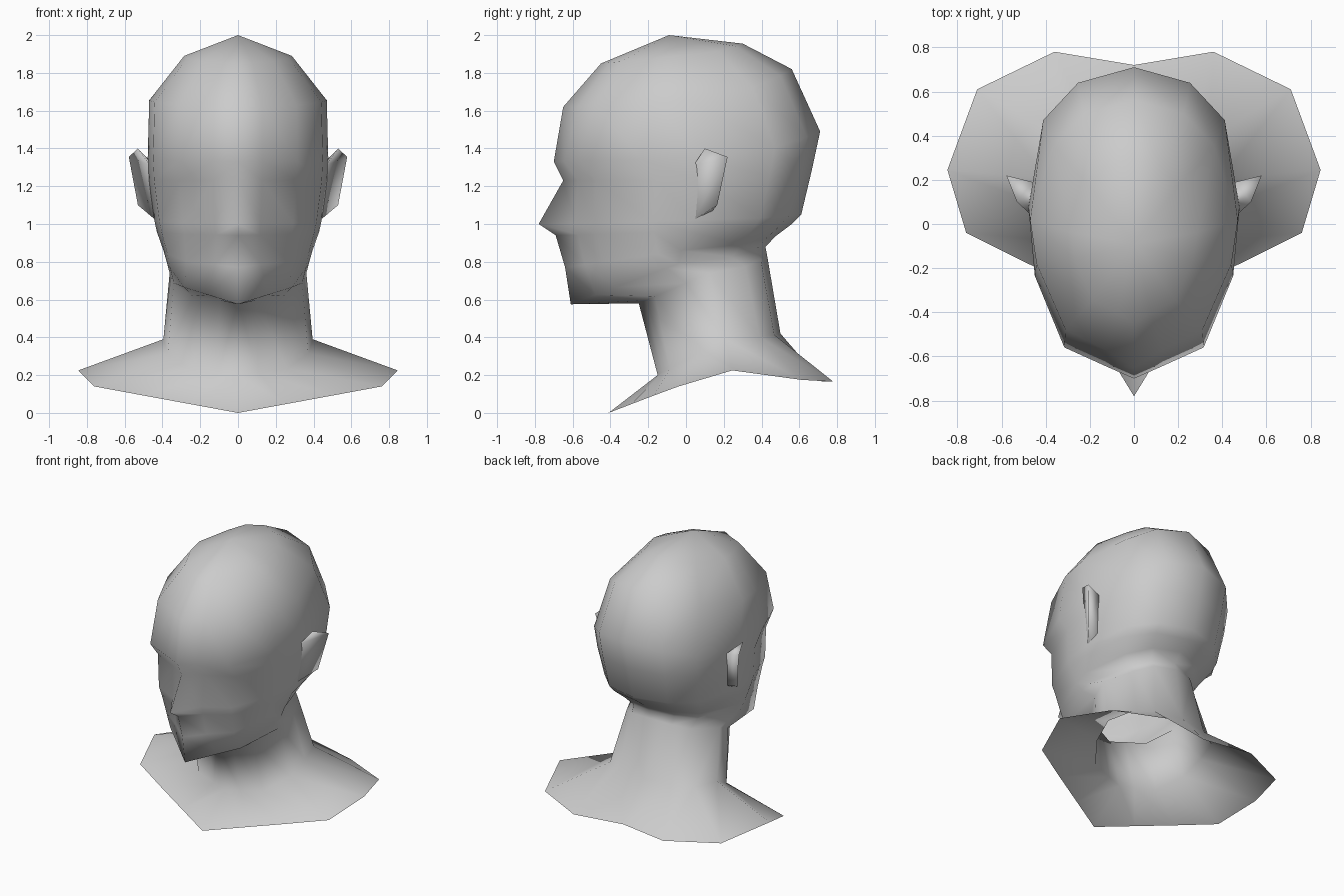
import bpy

if "Cube" in bpy.data.objects:
    bpy.data.objects.remove(bpy.data.objects["Cube"])


def mirrored_mesh(name, verts, faces):
    """Right half (+x) mesh, smooth shaded and mirrored across x = 0."""
    mesh = bpy.data.meshes.new(name)
    mesh.from_pydata(verts, [], faces)
    for p in mesh.polygons:
        p.use_smooth = True
    obj = bpy.data.objects.new(name, mesh)
    bpy.context.collection.objects.link(obj)
    mod = obj.modifiers.new("mirror", 'MIRROR')
    mod.use_clip = True
    return obj


# Half cross-section from front to back: (share of width, share of depth)
SECTION = [(0, 0), (.27, .04), (.66, .1), (.94, .33),
           (1, .55), (.86, .83), (.53, .95), (0, 1)]


def half_ring(yf, zf, w, zs, yb, zb, power=1.0, nose=0.0, front=1.0, back=1.0):
    """power swings the front corners back; front / back shape the corner widths."""
    pts = []
    for i, (sx, t) in enumerate(SECTION):
        if i < 4:
            sx = sx ** front
            t = t ** power
        elif i > 4:
            sx *= back
        y = yf + (yb - yf) * t - (nose if i == 0 else 0)
        if t < .55:
            z = zf + (zs - zf) * t / .55
        else:
            z = zs + (zb - zs) * ((t - .55) / .45) ** 2
        pts.append((w * sx, y, z))
    return pts


# Head and neck rings: front y, front z, half width, side z, back y, back z, ...
rings = [half_ring(*r) for r in [
    (-.45, 1.85, .285, 1.89, .30, 1.955, .85, 0, 1, .82),     # crown
    (-.65, 1.62, .47, 1.655, .56, 1.82, .85, 0, 1, .9),       # forehead
    (-.70, 1.33, .478, 1.35, .71, 1.49),                      # brow
    (-.65, 1.23, .472, 1.23, .665, 1.28, .88),                # eye line
    (-.66, 1.00, .443, 1.02, .61, 1.05, .88, .12),            # nose tip
    (-.655, .94, .43, .96, .56, 1.00, .83, .035),             # nose base
    (-.64, .77, .395, .86, .48, .94, .74, 0, .9, .93),        # mouth
    (-.61, .575, .375, .79, .42, .88, .64, 0, .66, .82),      # jaw
    (-.25, .58, .362, .74, .43, .83, .9, 0, 1, .83),          # neck top
    (-.15, .20, .395, .39, .50, .42),                         # neck base
]]
# Shoulder edge
rings.append([(0, -.41, 0), (.25, -.29, .046), (.5, -.17, .092), (.76, -.04, .14),
              (.845, .245, .225), (.71, .61, .175), (.36, .78, .165), (0, .72, .165)])

n = len(SECTION)
verts = [(0, -.09, 2.0)] + [p for r in rings for p in r]
faces = [(0, 1 + i, 2 + i) for i in range(n - 1)]
for k in range(len(rings) - 1):
    a = 1 + k * n
    faces += [(a + i, a + n + i, a + n + i + 1, a + i + 1) for i in range(n - 1)]
mirrored_mesh("head_bust", verts, faces)

# Ears: outward-flaring wedge with a back side
ear = [(.465, .04, 1.31), (.53, .10, 1.40), (.578, .22, 1.355), (.53, .165, 1.10),
       (.435, .04, 1.02), (.46, .19, 1.33), (.43, .14, 1.07)]
ear_faces = [(0, 1, 2), (0, 2, 3, 4), (2, 5, 6, 3), (1, 5, 2), (0, 5, 1), (3, 6, 4)]
mirrored_mesh("ears", ear, [f[::-1] for f in ear_faces])
